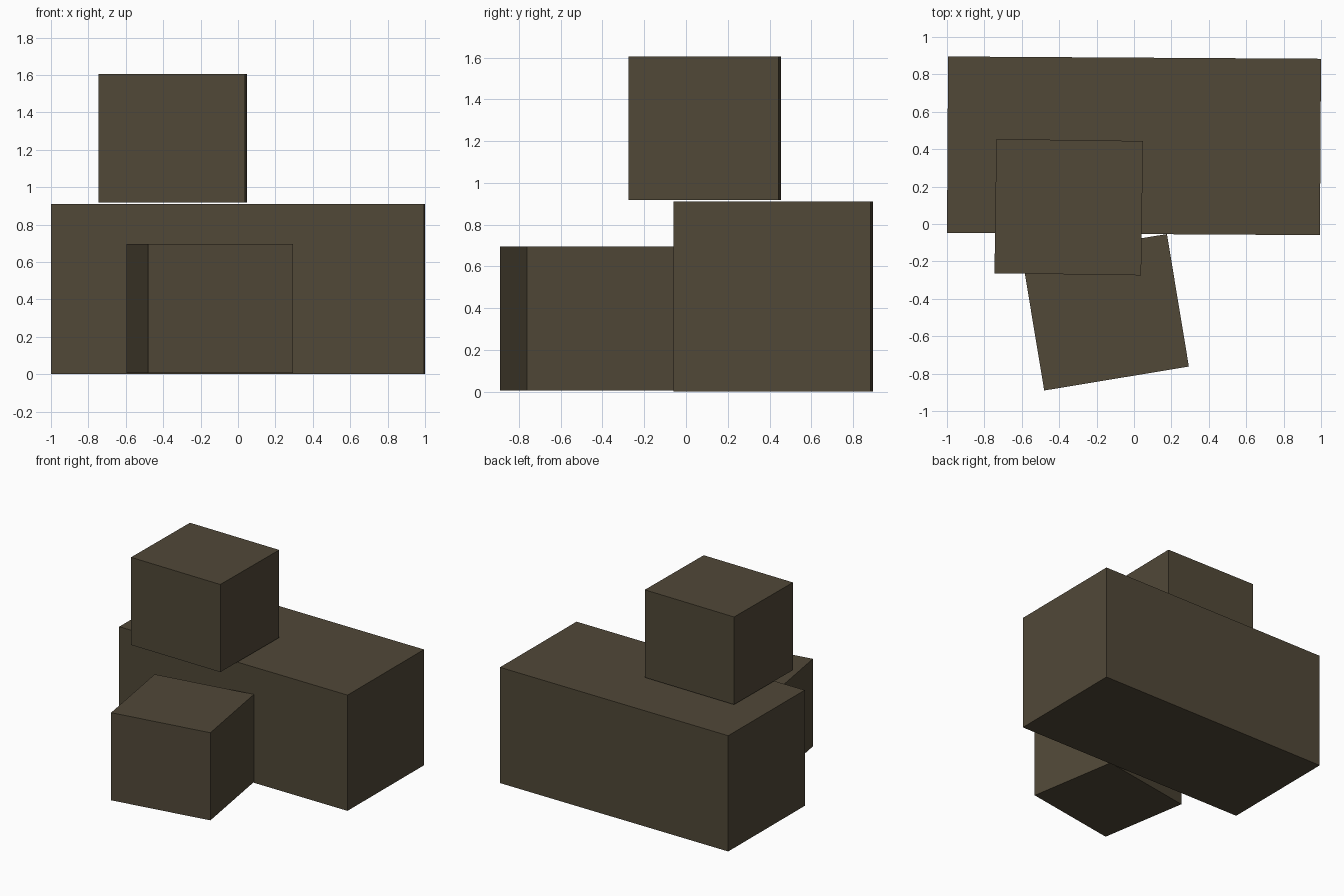
import bpy
import math

if "Cube" in bpy.data.objects:
    bpy.data.objects.remove(bpy.data.objects["Cube"])

# One flat dark brown for every crate
brown = bpy.data.materials.new("dark_brown")
brown.diffuse_color = (0.082, 0.065, 0.039, 1.0)
brown.use_nodes = True
brown.node_tree.nodes["Principled BSDF"].inputs["Base Color"].default_value = brown.diffuse_color


def crate(name, size, centre, bottom, turn):
    """Box standing at height 'bottom', turned about z by 'turn' degrees."""
    bpy.ops.mesh.primitive_cube_add(
        size=1,
        location=(centre[0], centre[1], bottom + size[2] / 2),
        rotation=(0, 0, math.radians(turn)),
    )
    box = bpy.context.object
    box.name = name
    box.scale = size
    box.data.materials.append(brown)
    return box


small = (0.784, 0.718, 0.689)

# Long crate at the back
crate("long_crate", (1.994, 0.943, 0.91), (0.0, 0.418), 0.0, -0.35)
# Small crate leaning its corner on the long one
crate("front_crate", small, (-0.152, -0.472), 0.006, 9.4)
# Small crate stacked on top, overhanging the front
crate("top_crate", small, (-0.349, 0.09), 0.917, -0.8)
